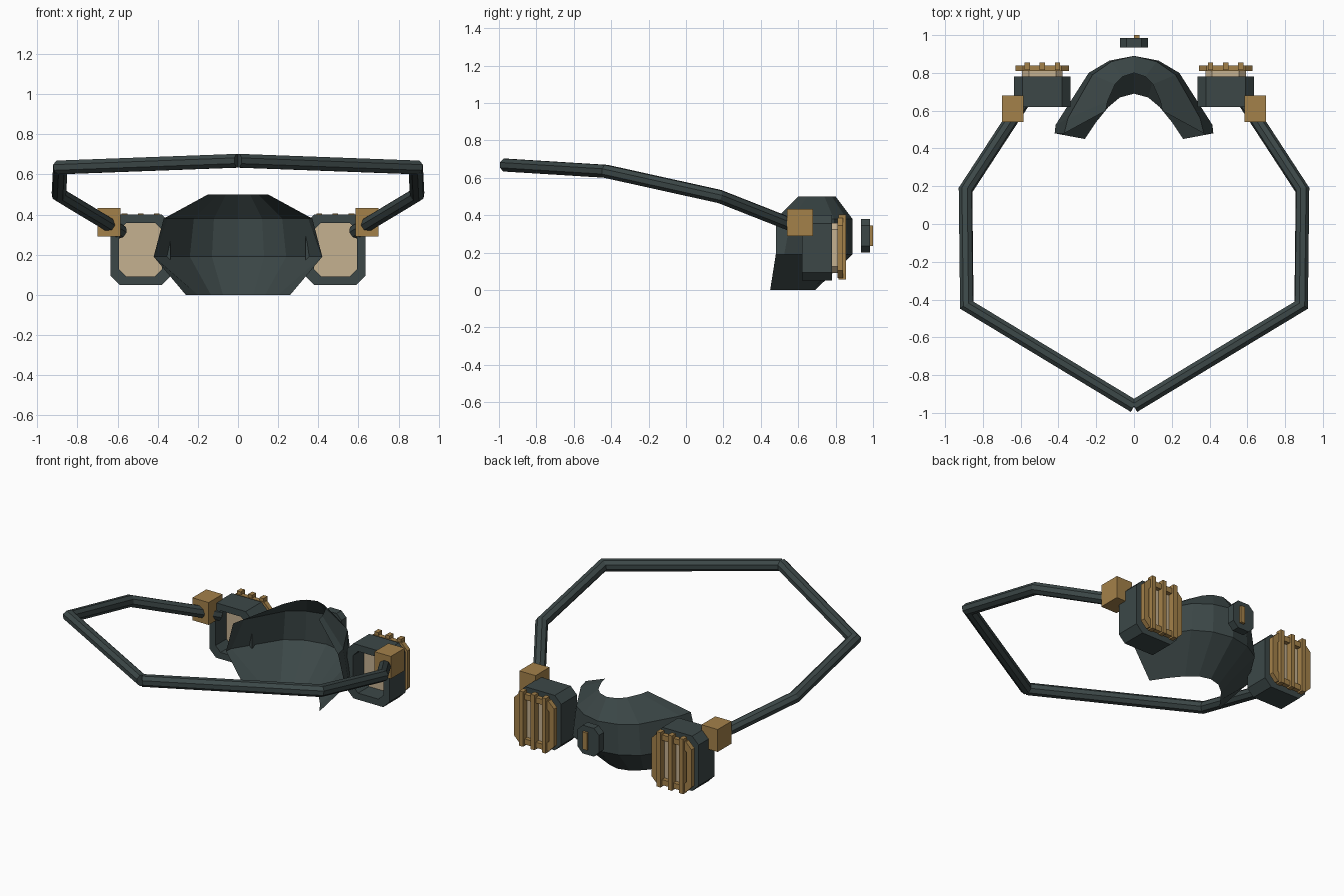
import bpy, bmesh, math
from mathutils import Vector

if "Cube" in bpy.data.objects:
    bpy.data.objects.remove(bpy.data.objects["Cube"])


def material(name, rgb):
    m = bpy.data.materials.new(name)
    m.diffuse_color = (*rgb, 1)
    m.use_nodes = True
    m.node_tree.nodes["Principled BSDF"].inputs["Base Color"].default_value = m.diffuse_color
    return m


SLATE = material("dark slate", (0.045, 0.064, 0.064))
TAN = material("light tan", (0.56, 0.44, 0.28))
OCHRE = material("ochre", (0.37, 0.22, 0.068))


def finish(name, bm, mat, fix=True):
    if fix:
        bmesh.ops.recalc_face_normals(bm, faces=bm.faces)
    me = bpy.data.meshes.new(name)
    bm.to_mesh(me)
    bm.free()
    me.materials.append(mat)
    ob = bpy.data.objects.new(name, me)
    bpy.context.collection.objects.link(ob)
    return ob


def box(name, x, y, z, mat):
    """Box from (min, max) ranges."""
    bm = bmesh.new()
    bmesh.ops.create_cube(bm, size=1)
    for v in bm.verts:
        v.co = [(a + b) / 2 + c * (b - a) for (a, b), c in zip((x, y, z), v.co)]
    finish(name, bm, mat)


def octagon(cx, cz, hw, hh, c):
    """Rectangle outline in xz with cut corners."""
    pts = [(hw, hh - c), (hw - c, hh), (c - hw, hh), (-hw, hh - c),
           (-hw, c - hh), (c - hw, -hh), (hw - c, -hh), (hw, c - hh)]
    return [(cx + x, cz + z) for x, z in pts]


def prism(name, outer, y0, y1, mat, inner=None):
    """Extrude an outline along y, with an optional hole."""
    bm = bmesh.new()
    n = len(outer)

    def loop(o, y):
        return [bm.verts.new((x, y, z)) for x, z in o]

    def bridge(a, b):
        for i in range(n):
            j = (i + 1) % n
            bm.faces.new((a[i], a[j], b[j], b[i]))

    a, b = loop(outer, y0), loop(outer, y1)
    bridge(a, b)
    if inner:
        c, d = loop(inner, y0), loop(inner, y1)
        bridge(c, d)
        bridge(a, c)
        bridge(b, d)
    else:
        bm.faces.new(a)
        bm.faces.new(b)
    finish(name, bm, mat)


def tube(name, path, r, mat, sides=8):
    """Sweep a round section along a path with mitred corners."""
    path = [Vector(p) for p in path]
    dirs = [(b - a).normalized() for a, b in zip(path, path[1:])]
    u = dirs[0].cross(Vector((0, 0, 1))).normalized()
    w = u.cross(dirs[0])
    angles = [2 * math.pi * (i + 0.5) / sides for i in range(sides)]
    ring = [path[0] + r * (math.cos(t) * u + math.sin(t) * w) for t in angles]
    bm = bmesh.new()
    prev = [bm.verts.new(p) for p in ring]
    bm.faces.new(prev)
    for i, d in enumerate(dirs):
        n = d + dirs[i + 1] if i + 1 < len(dirs) else d
        ring = [p + d * ((path[i + 1] - p).dot(n) / d.dot(n)) for p in ring]
        cur = [bm.verts.new(p) for p in ring]
        for k in range(sides):
            j = (k + 1) % sides
            bm.faces.new((prev[k], prev[j], cur[j], cur[k]))
        prev = cur
    bm.faces.new(prev)
    finish(name, bm, mat)


# Face shell: open sheet, rows of half profiles from the centre outwards
rows = [
    (0.00, [(0, .69), (.075, .67), (.135, .62), (.20, .54), (.26, .45)]),
    (0.19, [(0, .89), (.13, .865), (.24, .80), (.415, .525), (.42, .48)]),
    (0.38, [(0, .89), (.12, .86), (.22, .79), (.35, .56), (.37, .48)]),
    (0.50, [(0, .80), (.06, .78), (.10, .74), (.14, .65), (.15, .60)]),
]
bm = bmesh.new()
grid = []
for z, half in rows:
    full = [(-x, y) for x, y in reversed(half[1:])] + half
    grid.append([bm.verts.new((x, y, z)) for x, y in full])
for lo, hi in zip(grid, grid[1:]):
    for c in range(len(lo) - 1):
        bm.faces.new((lo[c + 1], lo[c], hi[c], hi[c + 1]))
finish("face_shell", bm, SLATE, fix=False)

# Centre valve plate with a small inlay
prism("valve_plate", octagon(0, 0.29, 0.075, 0.09, 0.035), 0.935, 0.985, SLATE)
box("valve_inlay", (0.0, 0.03), (0.98, 1.0), (0.235, 0.345), OCHRE)

for s, side in ((-1, "left"), (1, "right")):
    # Filter canister: hollow housing, filter pad, grille frame and bars
    cx, cz = s * 0.485, 0.225
    prism(side + "_filter_housing", octagon(cx, cz, 0.15, 0.175, 0.045), 0.62, 0.78,
          SLATE, octagon(cx, cz, 0.107, 0.133, 0.035))
    prism(side + "_filter_pad", octagon(cx, cz, 0.107, 0.133, 0.035), 0.73, 0.812, TAN)
    prism(side + "_grille_frame", octagon(cx, cz, 0.142, 0.16, 0.04), 0.81, 0.84,
          OCHRE, octagon(cx, cz, 0.105, 0.125, 0.03))
    for i in (-1, 0, 1):
        x = cx + i * 0.08
        box(f"{side}_grille_bar_{i + 2}", (x - 0.014, x + 0.014), (0.815, 0.855),
            (0.055, 0.405), OCHRE)

    # Strap joint block
    x0, x1 = sorted((s * 0.585, s * 0.70))
    box(side + "_strap_joint", (x0, x1), (0.54, 0.68), (0.29, 0.433), OCHRE)

    # Half of the head strap
    tube(side + "_strap", [(0, -0.965, 0.668), (s * 0.885, -0.43, 0.635),
                           (s * 0.892, 0.18, 0.50), (s * 0.585, 0.65, 0.315)],
         0.037, SLATE)
